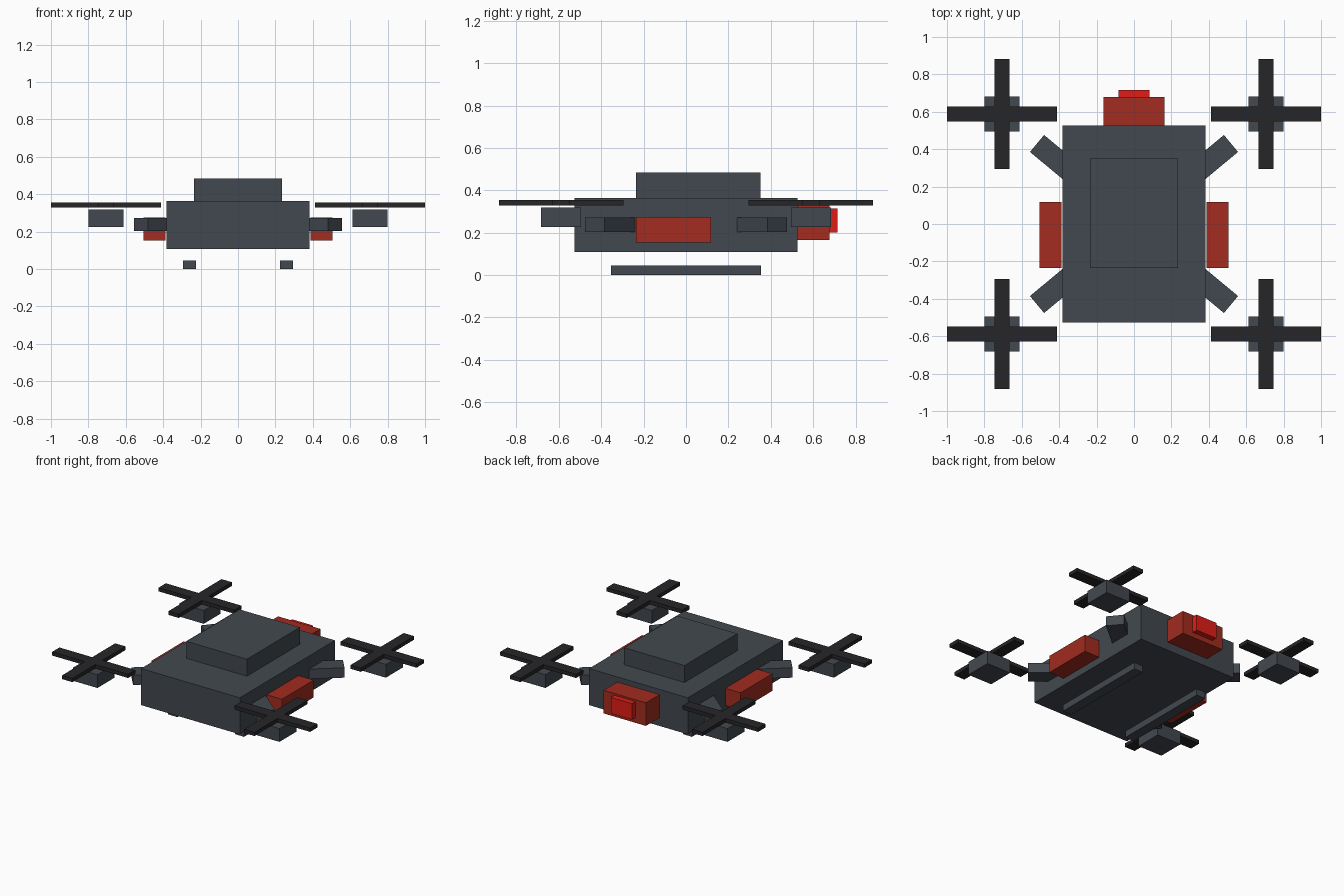
import bpy, bmesh, math
from mathutils import Matrix, Vector

if "Cube" in bpy.data.objects:
    bpy.data.objects.remove(bpy.data.objects["Cube"])


def material(name, r, g, b):
    m = bpy.data.materials.new(name)
    m.diffuse_color = (r, g, b, 1)
    m.use_nodes = True
    m.node_tree.nodes["Principled BSDF"].inputs["Base Color"].default_value = m.diffuse_color
    return m


SLATE = material("slate", 0.055, 0.066, 0.080)
BLACK = material("black", 0.019, 0.019, 0.022)
RED = material("red", 0.36, 0.025, 0.014)
LAMP = material("lamp_red", 0.75, 0.012, 0.008)


def finish(name, bm, mat):
    bmesh.ops.recalc_face_normals(bm, faces=bm.faces)
    me = bpy.data.meshes.new(name)
    bm.to_mesh(me)
    bm.free()
    me.materials.append(mat)
    ob = bpy.data.objects.new(name, me)
    bpy.context.collection.objects.link(ob)
    return ob


def box(name, lo, hi, mat, angle=0.0):
    """Box between two corners, placed at its centre and turned about z."""
    lo, hi = Vector(lo), Vector(hi)
    bm = bmesh.new()
    bmesh.ops.create_cube(bm, size=1, matrix=Matrix.Diagonal((*(hi - lo), 1)))
    ob = finish(name, bm, mat)
    ob.location = (lo + hi) / 2
    ob.rotation_euler.z = angle
    return ob


def cross(name, centre, radius, half_width, height, mat):
    """Four-bladed cross extruded from a single outline."""
    bm = bmesh.new()
    verts = []
    for i in range(4):
        turn = Matrix.Rotation(i * math.pi / 2, 3, 'Z')
        for p in ((radius, -half_width), (radius, half_width), (half_width, half_width)):
            verts.append(bm.verts.new(turn @ Vector((*p, 0))))
    face = bm.faces.new(verts)
    new = bmesh.ops.extrude_face_region(bm, geom=[face])["geom"]
    bmesh.ops.translate(bm, vec=(0, 0, height),
                        verts=[v for v in new if isinstance(v, bmesh.types.BMVert)])
    ob = finish(name, bm, mat)
    ob.location = centre
    return ob


# Hull and raised top cover
box("body", (-0.383, -0.527, 0.108), (0.383, 0.527, 0.364), SLATE)
box("top_cover", (-0.234, -0.235, 0.36), (0.234, 0.351, 0.483), SLATE)

# Rear sensor housing and its lamp
box("rear_housing", (-0.164, 0.52, 0.166), (0.164, 0.678, 0.328), RED)
box("rear_lamp", (-0.082, 0.67, 0.202), (0.082, 0.716, 0.315), LAMP)

for sx, side in ((-1, "left"), (1, "right")):
    # Side pod and landing skid
    x = sx * 0.446
    box(f"side_pod_{side}", (x - 0.059, -0.235, 0.154), (x + 0.059, 0.117, 0.275), RED)
    x = sx * 0.259
    box(f"skid_{side}", (x - 0.035, -0.353, 0), (x + 0.035, 0.353, 0.046), SLATE)

    for sy, end in ((-1, "front"), (1, "back")):
        tag = f"{end}_{side}"
        # Radial arm stub emerging from the body corner
        a = math.radians(39.7)
        ax, ay = sx * 0.52 * math.cos(a), sy * 0.52 * math.sin(a)
        box(f"arm_{tag}", (ax - 0.154, ay - 0.059, 0.203), (ax + 0.154, ay + 0.059, 0.272),
            SLATE, sx * sy * a)
        # Motor block and rotor
        mx, my = sx * 0.706, sy * 0.589
        box(f"motor_{tag}", (mx - 0.094, my - 0.094, 0.226), (mx + 0.094, my + 0.094, 0.319), SLATE)
        cross(f"rotor_{tag}", (mx, my, 0.329), 0.294, 0.04, 0.026, BLACK)
